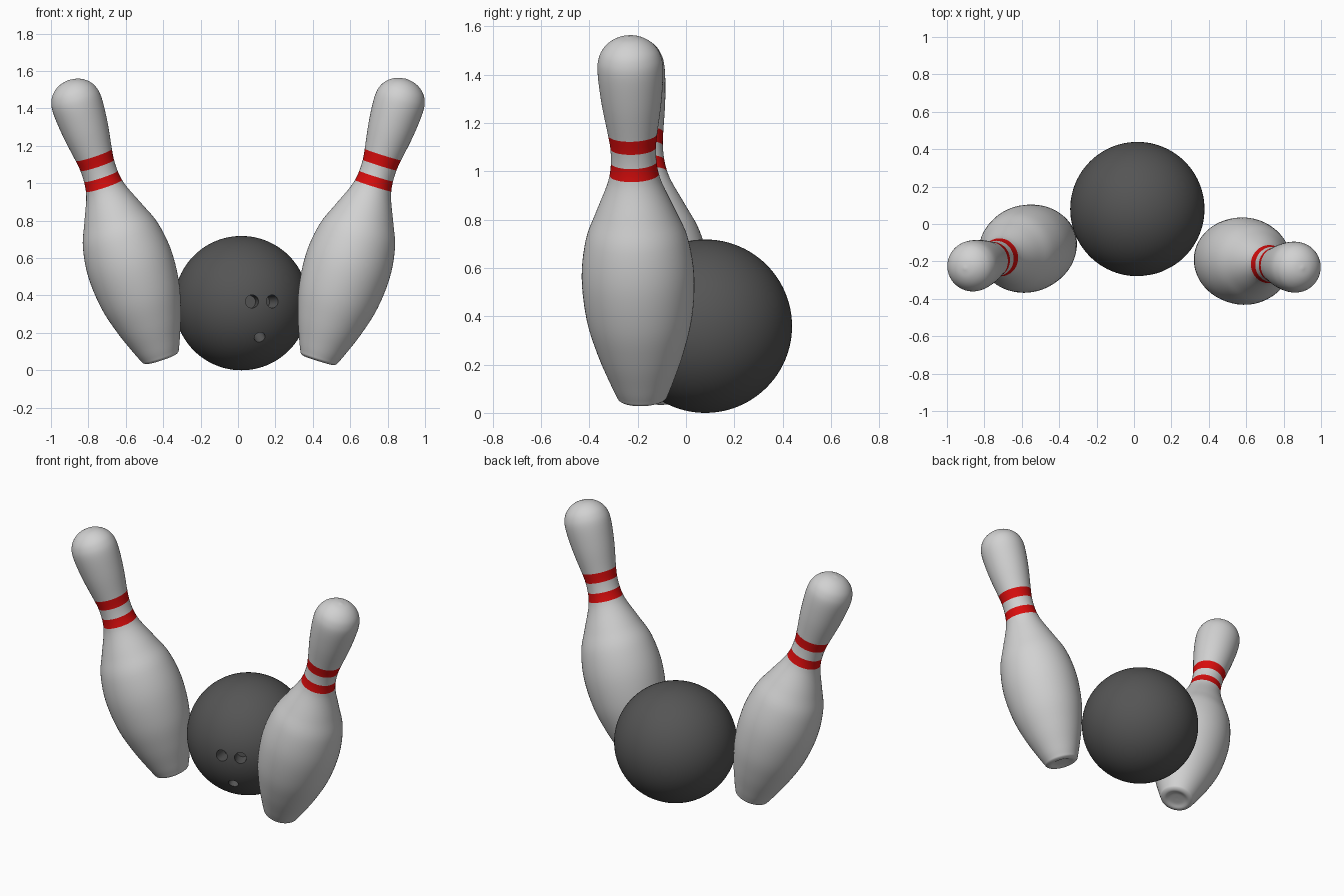
import bpy, bmesh, math
from mathutils import Vector

if "Cube" in bpy.data.objects:
    bpy.data.objects.remove(bpy.data.objects["Cube"])


def material(name, rgb):
    m = bpy.data.materials.new(name)
    m.diffuse_color = (*rgb, 1)
    m.use_nodes = True
    m.node_tree.nodes["Principled BSDF"].inputs["Base Color"].default_value = m.diffuse_color
    return m


WHITE = material("pin_white", (0.64, 0.64, 0.64))
RED = material("stripe_red", (0.70, 0.004, 0.004))
DARK = material("ball_charcoal", (0.09, 0.09, 0.09))

# Pin profile: (radius, distance from base along the axis)
PROFILE = [(0, .010), (.045, .008), (.076, 0), (.098, .008), (.108, .026),
           (.131, .08), (.178, .205), (.219, .36), (.233, .54), (.211, .70),
           (.166, .815), (.119, .925), (.102, .98), (.0945, 1.034),
           (.0945, 1.096), (.102, 1.155), (.125, 1.30), (.136, 1.435),
           (.125, 1.50), (.096, 1.542), (.053, 1.569), (0, 1.580)]
STRIPES = [(.98, 1.034), (1.096, 1.155)]
SIDES = 64


def smooth_curve(points, steps=5):
    """Curve through all the points, keeping them as samples."""
    p = [Vector(q) for q in points]
    p = [p[0] * 2 - p[1]] + p + [p[-1] * 2 - p[-2]]
    out = []
    for a, b, c, d in zip(p, p[1:], p[2:], p[3:]):
        for i in range(steps):
            u = i / steps
            out.append(0.5 * (2 * b + (c - a) * u + (2 * a - 5 * b + 4 * c - d) * u * u
                              + (3 * b - a - 3 * c + d) * u ** 3))
    return out + [p[-2]]


def add_pin(name, base, direction):
    bm = bmesh.new()
    curve = smooth_curve(PROFILE)
    verts = [bm.verts.new((max(q.x, 0), 0, q.y)) for q in curve]
    edges = [bm.edges.new(pair) for pair in zip(verts, verts[1:])]
    bmesh.ops.spin(bm, geom=verts + edges, axis=(0, 0, 1), cent=(0, 0, 0),
                   angle=math.tau, steps=SIDES, use_duplicate=False)
    bmesh.ops.remove_doubles(bm, verts=bm.verts, dist=1e-4)
    bmesh.ops.recalc_face_normals(bm, faces=bm.faces)
    # red neck stripes by height along the pin
    for f in bm.faces:
        f.smooth = True
        t = f.calc_center_median().z
        f.material_index = int(any(lo < t < hi for lo, hi in STRIPES))
    mesh = bpy.data.meshes.new(name)
    bm.to_mesh(mesh)
    bm.free()
    mesh.materials.append(WHITE)
    mesh.materials.append(RED)
    ob = bpy.data.objects.new(name, mesh)
    bpy.context.collection.objects.link(ob)
    ob.location = base
    ob.rotation_euler = Vector(direction).to_track_quat('Z', 'Y').to_euler()


# Two leaning pins
add_pin("right_pin", (.428, -.18, .052), (.315, -.037, 1))
add_pin("left_pin", (-.41, -.08, .060), (-.331, -.106, 1))

# Ball
R = .359
CENTRE = Vector((.018, .08, R))
bpy.ops.mesh.primitive_uv_sphere_add(segments=96, ring_count=48, radius=R, location=CENTRE)
ball = bpy.context.object
ball.name = "ball"
ball.data.materials.append(DARK)

# Finger holes cut towards the ball centre: x, z, radius
for x, z, r in [(.075, .368, .035), (.184, .368, .035), (.116, .176, .030)]:
    dx, dz = x - CENTRE.x, z - CENTRE.z
    d = Vector((dx, -math.sqrt(R * R - dx * dx - dz * dz), dz)).normalized()
    bpy.ops.mesh.primitive_cylinder_add(vertices=32, radius=r, depth=.2,
                                        location=CENTRE + d * R,
                                        rotation=d.to_track_quat('Z', 'Y').to_euler())
    cutter = bpy.context.object
    cutter.name = "hole_cutter"
    cutter.hide_render = True
    cutter.data.materials.append(DARK)
    mod = ball.modifiers.new("hole", 'BOOLEAN')
    mod.operation = 'DIFFERENCE'
    mod.solver = 'EXACT'
    mod.object = cutter
    bpy.context.view_layer.objects.active = ball
    bpy.ops.object.modifier_apply(modifier=mod.name)
    bpy.data.objects.remove(cutter)

bpy.ops.object.select_all(action='DESELECT')
ball.select_set(True)
bpy.context.view_layer.objects.active = ball
bpy.ops.object.shade_smooth_by_angle(angle=math.radians(30))
